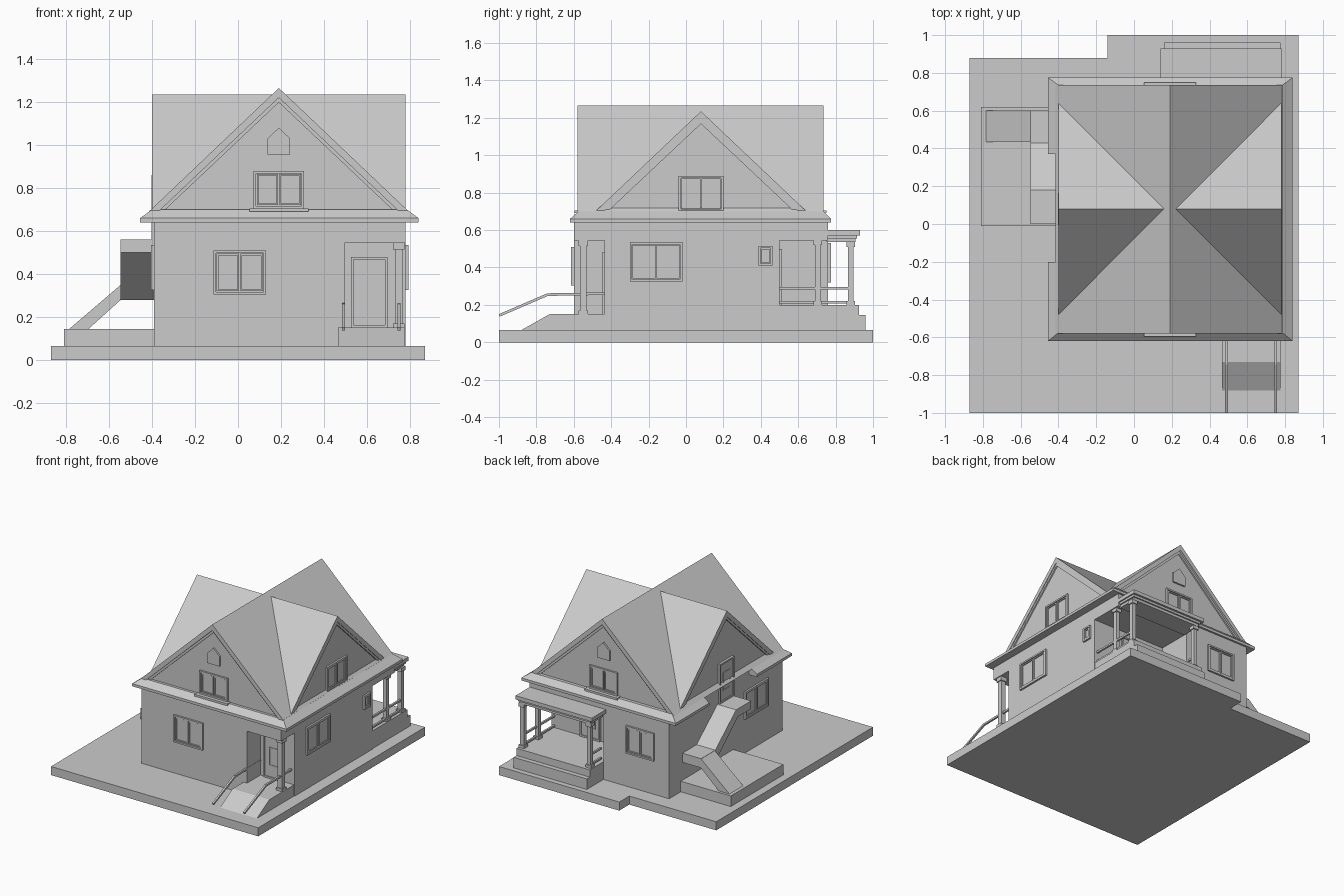
import bpy, bmesh, math
from mathutils import Matrix, Vector

cube = bpy.data.objects.get("Cube")
if cube:
    bpy.data.objects.remove(cube, do_unlink=True)

GREY = (0.6, 0.6, 0.6, 1)
grey = bpy.data.materials.new("plain_grey")
grey.use_nodes = True
grey.diffuse_color = GREY
grey.node_tree.nodes["Principled BSDF"].inputs["Base Color"].default_value = GREY


def finish(name, bm, matrix=None):
    bmesh.ops.recalc_face_normals(bm, faces=bm.faces)
    mesh = bpy.data.meshes.new(name)
    bm.to_mesh(mesh)
    bm.free()
    mesh.materials.append(grey)
    ob = bpy.data.objects.new(name, mesh)
    if matrix:
        ob.matrix_world = matrix
    bpy.context.collection.objects.link(ob)
    return ob


def boxes(name, spans, matrix=None):
    """One object from boxes given as (x0, x1, y0, y1, z0, z1)."""
    bm = bmesh.new()
    for x0, x1, y0, y1, z0, z1 in spans:
        size = Matrix.Diagonal((x1 - x0, y1 - y0, z1 - z0, 1))
        mid = Matrix.Translation(((x0 + x1) / 2, (y0 + y1) / 2, (z0 + z1) / 2))
        bmesh.ops.create_cube(bm, size=1, matrix=mid @ size)
    return finish(name, bm, matrix)


def loft(name, rings, matrix=None):
    """Closed solid through rings of equal length."""
    bm = bmesh.new()
    loops = [[bm.verts.new(p) for p in ring] for ring in rings]
    n = len(loops[0])
    for a, b in zip(loops, loops[1:]):
        for i in range(n):
            j = (i + 1) % n
            bm.faces.new((a[i], a[j], b[j], b[i]))
    bm.faces.new(loops[0])
    bm.faces.new(loops[-1])
    return finish(name, bm, matrix)


def prism(name, profile, axis, start, end, matrix=None):
    """Extrude a 2D profile along an axis."""
    def put(p, t):
        return {"x": (t, *p), "y": (p[0], t, p[1]), "z": (*p, t)}[axis]
    return loft(name, [[put(p, t) for p in profile] for t in (start, end)], matrix)


def bar(name, path, width):
    """Square rail that follows a path."""
    bm = bmesh.new()
    for p, q in zip(path, path[1:]):
        p, q = Vector(p), Vector(q)
        turn = (q - p).to_track_quat("Z", "Y").to_matrix().to_4x4()
        size = Matrix.Diagonal((width, width, (q - p).length + width / 2, 1))
        bmesh.ops.create_cube(bm, size=1, matrix=Matrix.Translation((p + q) / 2) @ turn @ size)
    return finish(name, bm)


def wall(x, y, degrees):
    """Wall frame: local -y points out of the wall."""
    return Matrix.Translation((x, y, 0)) @ Matrix.Rotation(math.radians(degrees), 4, "Z")


def frame(w0, w1, z0, z1, t, depth):
    return [(w0, w0 + t, -depth, 0.01, z0, z1), (w1 - t, w1, -depth, 0.01, z0, z1),
            (w0 + t, w1 - t, -depth, 0.01, z0, z0 + t), (w0 + t, w1 - t, -depth, 0.01, z1 - t, z1)]


def window(name, place, width, z0, z1, panes=2, sill=False):
    h = width / 2
    parts = frame(-h, h, z0, z1, 0.012, 0.014)
    step = (width - 0.024) / panes
    for i in range(panes):
        a = -h + 0.012 + i * step
        parts += frame(a + 0.003, a + step - 0.003, z0 + 0.015, z1 - 0.015, 0.008, 0.009)
        parts.append((a + 0.003, a + step - 0.003, -0.002, 0.01, z0 + 0.015, z1 - 0.015))
    if sill:
        parts.append((-h - 0.02, h + 0.02, -0.04, 0.01, z0 - 0.015, z0))
    boxes(name, parts, place)


def door(name, place, width, z0, z1):
    h = width / 2
    parts = frame(-h, h, z0, z1, 0.012, 0.014) + [(-h, h, -0.006, 0.01, z0, z1)]
    mid = (z0 + z1) / 2
    parts += frame(-h / 2, h / 2, mid - 0.07, mid + 0.07, 0.008, 0.01)
    boxes(name, parts, place)


# Ground slab with a stepped back edge
prism("ground_slab", [(-0.87, -1), (0.87, -1), (0.87, 1), (-0.14, 1), (-0.14, 0.88), (-0.87, 0.88)],
      "z", 0, 0.065)

# Walls: notched lower storey for the two porches, full band above
prism("lower_walls", [(-0.39, -0.6), (0.495, -0.6), (0.495, -0.435), (0.78, -0.435),
                      (0.78, 0.5), (0.16, 0.5), (0.16, 0.76), (-0.39, 0.76)], "z", 0.06, 0.545)
boxes("upper_walls", [(-0.39, 0.78, -0.6, 0.76, 0.545, 0.65)])

# Eaves skirt, interrupted on the stair side
outer = [(-0.455, -0.62), (0.84, -0.62), (0.84, 0.775), (-0.455, 0.775),
         (-0.455, 0.37), (-0.39, 0.37), (-0.39, -0.2), (-0.455, -0.2)]
inner = [(-0.4, -0.575), (0.785, -0.575), (0.785, 0.735), (-0.4, 0.735),
         (-0.4, 0.37), (-0.39, 0.37), (-0.39, -0.2), (-0.4, -0.2)]
loft("eaves_skirt", [[(x, y, z) for x, y in ring]
                     for ring, z in ((outer, 0.64), (outer, 0.66), (inner, 0.7))])


# Crossed gable roofs
def gable(name, axis, mid, half, top, start, end, inset):
    low, t = 0.69, 0.045
    chevron = [(mid - half, low), (mid, top), (mid + half, low),
               (mid + half - t, low), (mid, top - t), (mid - half + t, low)]
    prism(name + "_roof", chevron, axis, start, end)
    face = [(mid - half + 0.01, low), (mid, top - 0.01), (mid + half - 0.01, low)]
    prism(name + "_gable_walls", face, axis, start + inset, end - inset)
    # thin raking trim under the roof edge
    s = 0.022
    trim = [(mid - half + t, low), (mid, top - t), (mid + half - t, low),
            (mid + half - t - s, low), (mid, top - t - s), (mid - half + t + s, low)]
    prism(name + "_rake_trim", trim, axis, start + inset - 0.01, end - inset + 0.01)


gable("main", "y", 0.19, 0.605, 1.265, -0.58, 0.735, 0.025)
gable("cross", "x", 0.08, 0.575, 1.235, -0.4, 0.78, 0.015)

# Gable windows and vents, front and back
vent = [(-0.053, 0.955), (0.053, 0.955), (0.053, 1.03), (0, 1.08), (-0.053, 1.03)]
for side, y, turn in (("front", -0.555, 0), ("back", 0.71, 180)):
    place = wall(0.19, y, turn)
    window(side + "_gable_window", place, 0.235, 0.705, 0.88, sill=True)
    prism(side + "_gable_vent", vent, "y", -0.012, 0.01, place)

# Side gable openings
window("left_gable_window", wall(0.765, 0.08, 90), 0.24, 0.7, 0.89)
door("stair_door", wall(-0.389, 0.08, -90), 0.17, 0.56, 0.86)

# Lower windows
window("front_window", wall(0.008, -0.6, 0), 0.245, 0.305, 0.51)
window("back_window", wall(-0.15, 0.76, 180), 0.235, 0.32, 0.53)
window("left_window", wall(0.78, -0.16, 90), 0.28, 0.325, 0.535)
window("left_small_window", wall(0.78, 0.425, 90), 0.075, 0.41, 0.515, panes=1)
window("right_window", wall(-0.39, -0.28, -90), 0.28, 0.325, 0.535)


def post(name, x, y, w, z0, z1):
    h = w / 2
    c = h + 0.008
    boxes(name, [(x - h, x + h, y - h, y + h, z0, z1),
                 (x - c, x + c, y - c, y + c, z1 - 0.03, z1),
                 (x - c, x + c, y - c, y + c, z0, z0 + 0.02)])


# Front entrance: ramp, rails, corner post and door
prism("front_ramp", [(-0.89, 0.06), (-0.73, 0.15), (-0.43, 0.15), (-0.43, 0.06)], "x", 0.465, 0.775)
for side, x in (("right", 0.49), ("left", 0.75)):
    bar("ramp_rail_" + side, [(x, -1 + 0.005, 0.145), (x, -0.74, 0.255), (x, -0.435, 0.26)], 0.014)
post("front_porch_post", 0.748, -0.55, 0.036, 0.15, 0.545)
door("front_door", wall(0.61, -0.435, 0), 0.17, 0.15, 0.48)

# Back porch: stepped deck, posts, rails and flat roof
boxes("back_porch_deck", [(0.16, 0.775, 0.49, 0.96, 0.06, 0.145), (0.16, 0.775, 0.49, 0.925, 0.14, 0.2)])
boxes("back_porch_roof", [(0.17, 0.76, 0.75, 0.905, 0.535, 0.555), (0.16, 0.77, 0.75, 0.915, 0.555, 0.572),
                          (0.14, 0.78, 0.75, 0.93, 0.572, 0.6)])
for x in (0.19, 0.75):
    post("back_porch_post", x, 0.88, 0.03, 0.2, 0.54)
post("back_porch_inner_post", 0.75, 0.705, 0.03, 0.2, 0.55)
for z in (0.215, 0.29):
    bar("back_porch_rail_left", [(0.755, 0.5, z), (0.755, 0.88, z)], 0.014)
    bar("back_porch_rail_right", [(0.19, 0.75, z), (0.19, 0.88, z)], 0.014)
door("back_door", wall(0.45, 0.5, 180), 0.17, 0.2, 0.5)

# Outside stair: plinth, lower flight, turning landing, upper flight
boxes("stair_plinth", [(-0.81, -0.38, -0.01, 0.62, 0.06, 0.145)])
prism("lower_flight", [(-0.79, 0.14), (-0.545, 0.35), (-0.385, 0.35), (-0.385, 0.28),
                       (-0.545, 0.28), (-0.7, 0.14)], "y", 0.435, 0.6)
prism("upper_flight", [(0.6, 0.35), (0.43, 0.35), (0.18, 0.56), (0, 0.56),
                       (0, 0.5), (0.16, 0.5), (0.41, 0.28), (0.6, 0.28)], "x", -0.547, -0.38)
